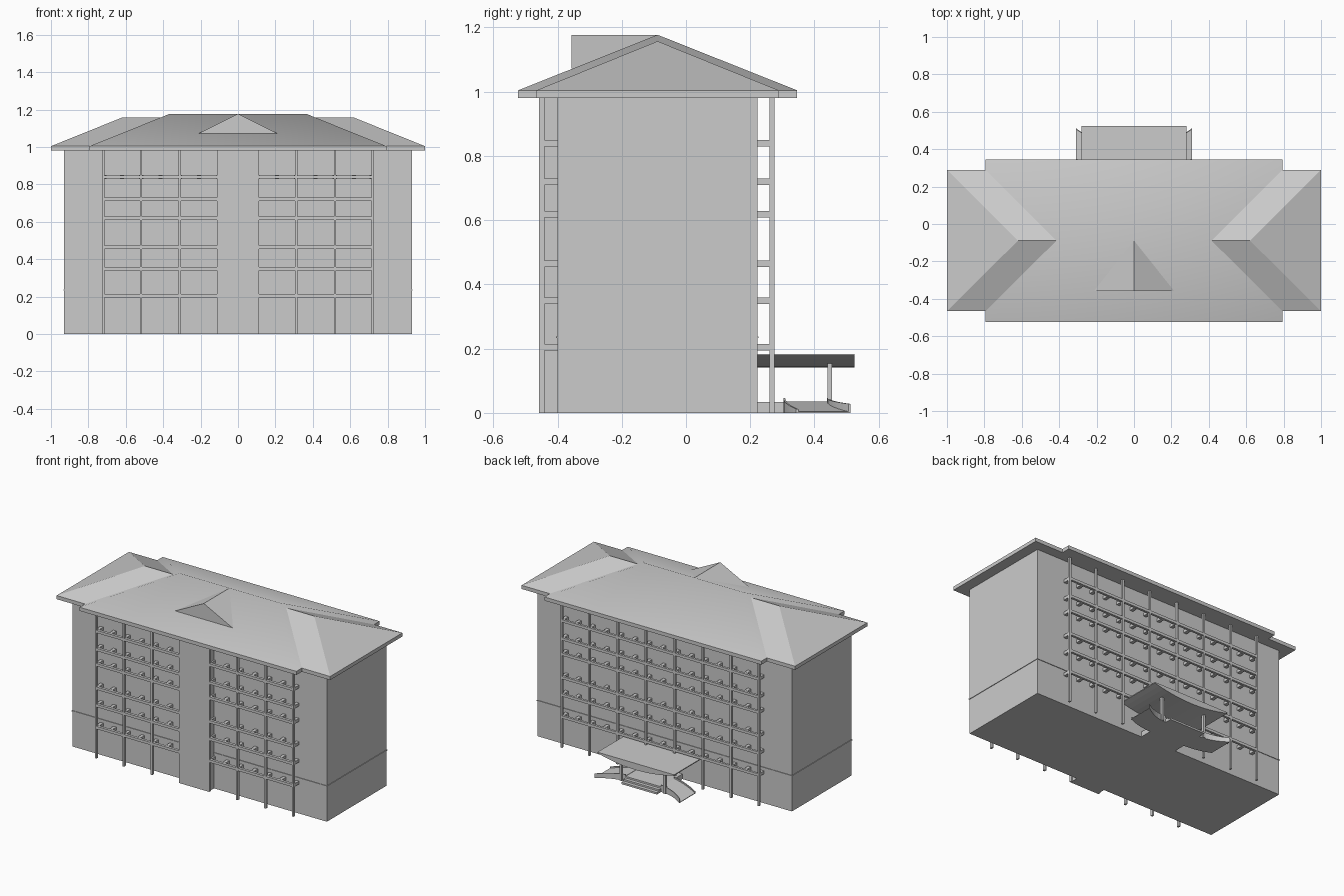
import bpy, bmesh, math

if "Cube" in bpy.data.objects:
    bpy.data.objects.remove(bpy.data.objects["Cube"])

def mesh(name, verts, faces):
    me = bpy.data.meshes.new(name)
    me.from_pydata(verts, [], faces)
    bm = bmesh.new()
    bm.from_mesh(me)
    bmesh.ops.recalc_face_normals(bm, faces=bm.faces)
    bm.to_mesh(me)
    bm.free()
    ob = bpy.data.objects.new(name, me)
    bpy.context.collection.objects.link(ob)
    return ob

BOX_FACES = [(0, 1, 3, 2), (4, 6, 7, 5), (0, 4, 5, 1),
             (2, 3, 7, 6), (0, 2, 6, 4), (1, 5, 7, 3)]

def boxes(name, items):
    verts, faces = [], []
    for x0, x1, y0, y1, z0, z1 in items:
        n = len(verts)
        verts += [(x, y, z) for x in (x0, x1) for y in (y0, y1) for z in (z0, z1)]
        faces += [tuple(n + i for i in f) for f in BOX_FACES]
    return mesh(name, verts, faces)

def extrude_y(name, profile, y0, y1):
    n = len(profile)
    verts = [(x, y, z) for y in (y0, y1) for x, z in profile]
    faces = [tuple(range(n)), tuple(range(n, 2 * n))]
    faces += [(i, (i + 1) % n, n + (i + 1) % n, n + i) for i in range(n)]
    return mesh(name, verts, faces)

# main block, thin string course and front pier
boxes("main_block", [(-0.93, 0.93, -0.40, 0.222, 0, 0.985)])
boxes("string_course", [(-0.934, 0.934, -0.404, 0.226, 0.233, 0.238)])
boxes("front_pier", [(-0.105, 0.105, -0.458, -0.40, 0, 0.985)])

# overlapping hip roofs with a vertical eave edge
YC = -0.0885
def hip_roof(name, x, y0, y1, ridge_x, ridge_z):
    v = [(sx, sy, z) for z in (0.98, 1.004)
         for sx, sy in ((-x, y0), (x, y0), (x, y1), (-x, y1))]
    v += [(-ridge_x, YC, ridge_z), (ridge_x, YC, ridge_z)]
    f = [(0, 1, 2, 3)] + [(i, (i + 1) % 4, 4 + (i + 1) % 4, 4 + i) for i in range(4)]
    f += [(4, 5, 9, 8), (5, 6, 9), (6, 7, 8, 9), (7, 4, 8)]
    return mesh(name, v, f)

hip_roof("wide_roof", 1.0, -0.466, 0.289, 0.62, 1.157)
narrow = hip_roof("narrow_roof", 0.793, -0.523, 0.346, 0.365, 1.177)
extrude_y("roof_gable", [(-0.21, 1.072), (0.21, 1.072), (0, 1.177)], -0.357, YC)

# soft shading across the upper roof slopes, eaves stay sharp
bpy.context.view_layer.objects.active = narrow
narrow.select_set(True)
bpy.ops.object.shade_smooth_by_angle(angle=math.radians(50))

# column and beam grids on both long sides
COLS = [s * x for s in (-1, 1) for x in (0.105, 0.3117, 0.5183, 0.72)]
LEVELS = (0.204, 0.349, 0.464, 0.619, 0.72, 0.839)

def facade(side, wall, inner, outer, spans):
    ys = sorted((inner, outer))
    yw = sorted((wall, inner))
    boxes(side + "_columns", [(x - 0.006, x + 0.006, *ys, 0, 0.985) for x in COLS])
    boxes(side + "_beams", [(a, b, *ys, z - 0.009, z + 0.009)
                            for a, b in spans for z in LEVELS])
    stubs = []
    for a, b in spans:
        n = round((b - a) / 0.103)
        for i in range(n + 1):
            x = a + (b - a) * i / n
            x = max(-0.715, min(0.715, x))
            stubs += [(x - 0.011, x + 0.011, *yw, z - 0.01, z + 0.01) for z in LEVELS]
    boxes(side + "_beam_brackets", stubs)

facade("front", -0.40, -0.44, -0.458, [(-0.723, -0.105), (0.105, 0.723)])
facade("back", 0.22, 0.26, 0.275, [(-0.723, 0.723)])

# entrance canopy: flat top, bowed underside
N = 16
arc = [(-0.28 + 0.56 * i / N, 0.141 + 0.037 * (2 * i / N - 1) ** 2) for i in range(N + 1)]
extrude_y("entrance_canopy", arc + [(0.28, 0.184), (-0.28, 0.184)], 0.22, 0.525)
boxes("canopy_posts", [(s * 0.16 - 0.008, s * 0.16 + 0.008, 0.44, 0.455, 0, 0.16)
                       for s in (-1, 1)])

# entrance platform with steps
boxes("entrance_platform", [(-0.13, 0.13, 0.22, 0.445, 0, 0.034),
                            (-0.13, 0.13, 0.445, 0.467, 0, 0.023),
                            (-0.13, 0.13, 0.467, 0.49, 0, 0.012)])

# curved ramps with curbs, swept as a strip of cross-sections
def swept(name, sections):
    k = len(sections[0])
    v = [p for s in sections for p in s]
    f = [tuple(range(k)), tuple(range(len(v) - k, len(v)))]
    for i in range(len(sections) - 1):
        f += [(i * k + j, i * k + (j + 1) % k, (i + 1) * k + (j + 1) % k, (i + 1) * k + j)
              for j in range(k)]
    return mesh(name, v, f)

def section(s, t, off0, off1, h0, h1):
    x = 0.13 + 0.18 * t
    base = 0.303 + 0.04 * t * t
    width = 0.142 + 0.027 * t * t
    top = 0.034 * (1 - t) + h0 + (h1 - h0) * t
    y0, y1 = base + width * off0, base + width * off1
    return [(s * x, y0, 0), (s * x, y1, 0), (s * x, y1, top), (s * x, y0, top)]

for s, side in ((-1, "left"), (1, "right")):
    for part, a, b, h0, h1 in (("ramp", 0, 1, 0.002, 0.004),
                               ("ramp_inner_curb", 0, 0.04, 0.012, 0.012),
                               ("ramp_outer_curb", 0.96, 1, 0.012, 0.028)):
        swept(side + "_" + part, [section(s, i / 8, a, b, h0, h1) for i in range(9)])
